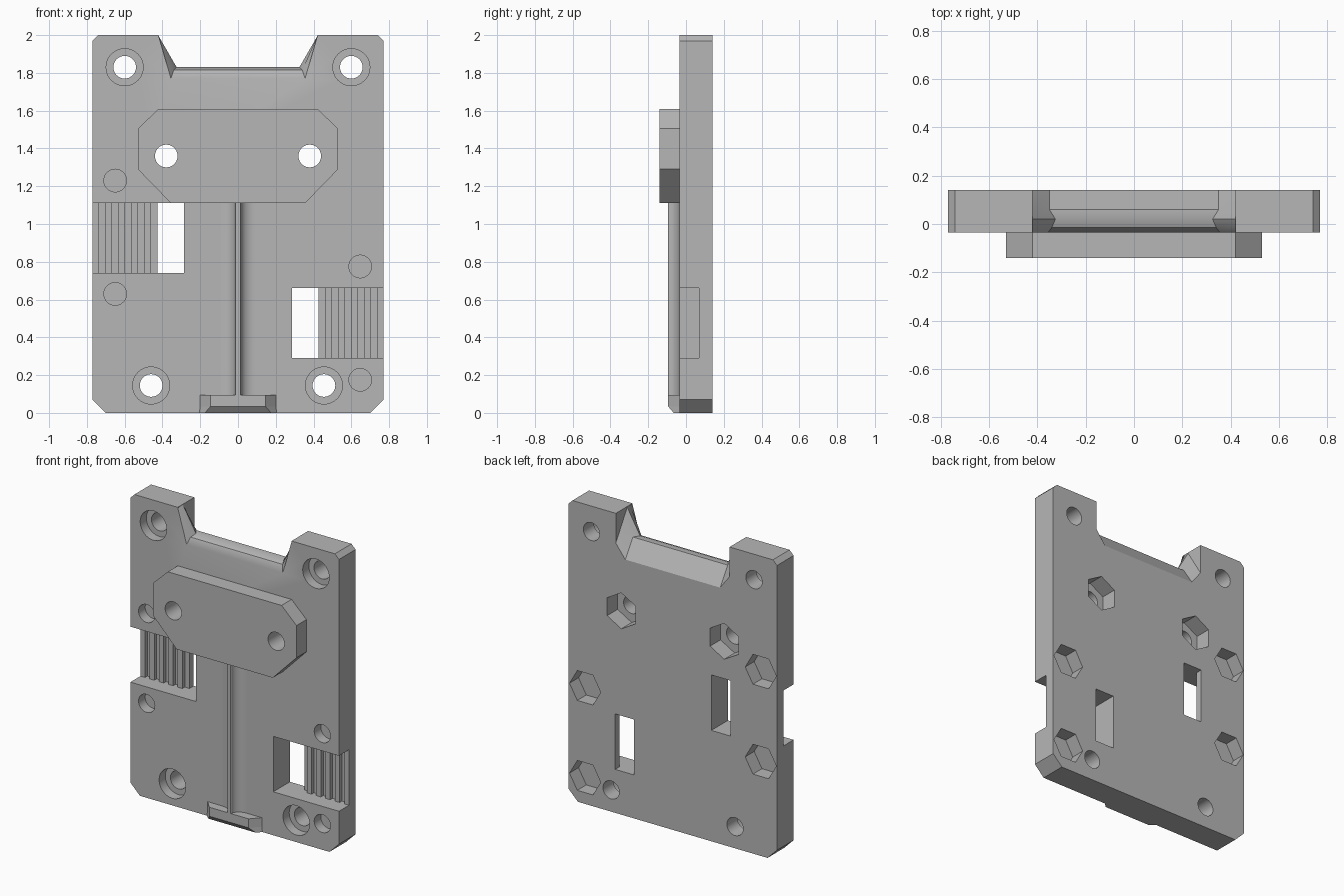
import bpy, bmesh, math

cube = bpy.data.objects.get("Cube")
if cube:
    bpy.data.objects.remove(cube, do_unlink=True)

FRONT, BACK, PAD_FRONT, RIB_FRONT = -0.035, 0.14, -0.14, -0.095

grey = bpy.data.materials.new("grey plastic")
grey.use_nodes = True
grey.diffuse_color = (0.47, 0.47, 0.47, 1)
grey.node_tree.nodes["Principled BSDF"].inputs["Base Color"].default_value = grey.diffuse_color


def loft(name, sections):
    """Solid through matching rings of (x, y, z) points, capped at both ends."""
    bm = bmesh.new()
    rings = [[bm.verts.new(p) for p in ring] for ring in sections]
    n = len(rings[0])
    for a, b in zip(rings, rings[1:]):
        for i in range(n):
            j = (i + 1) % n
            bm.faces.new((a[i], a[j], b[j], b[i]))
    bm.faces.new(rings[0])
    bm.faces.new(rings[-1])
    bmesh.ops.recalc_face_normals(bm, faces=bm.faces)
    mesh = bpy.data.meshes.new(name)
    bm.to_mesh(mesh)
    bm.free()
    mesh.materials.append(grey)
    ob = bpy.data.objects.new(name, mesh)
    bpy.context.collection.objects.link(ob)
    return ob


def prism(name, outline, y0, y1):
    """Extrude an (x, z) outline along y."""
    return loft(name, [[(x, y, z) for x, z in outline] for y in (y0, y1)])


def box(name, x0, x1, y0, y1, z0, z1):
    return prism(name, [(x0, z0), (x1, z0), (x1, z1), (x0, z1)], y0, y1)


def bore(x, z, r, y0, y1, sides=40, turn=0.0):
    angles = [turn + math.tau * i / sides for i in range(sides)]
    return prism("bore_cutter", [(x + r * math.cos(a), z + r * math.sin(a)) for a in angles], y0, y1)


def mirrored(half):
    """Complete a right-hand outline with its mirror image."""
    return half + [(-x, z) for x, z in reversed(half)]


def cut(target, cutter):
    cutter.hide_render = True
    mod = target.modifiers.new("cut", "BOOLEAN")
    mod.operation = "DIFFERENCE"
    mod.solver = "EXACT"
    mod.object = cutter
    bpy.context.view_layer.objects.active = target
    bpy.ops.object.modifier_apply(modifier=mod.name)
    bpy.data.objects.remove(cutter, do_unlink=True)


def smooth(ob, degrees):
    bpy.ops.object.select_all(action="DESELECT")
    ob.select_set(True)
    bpy.context.view_layer.objects.active = ob
    bpy.ops.object.shade_smooth_by_angle(angle=math.radians(degrees))


# Main plate with clipped corners
plate = prism("plate", mirrored([(0.70, 0), (0.77, 0.07), (0.77, 1.97), (0.74, 2)]), FRONT, BACK)

# Bevelled notch in the top edge: y, knee height, floor half width, floor height
notch = [(-0.05, 1.995, 0.36, 1.745), (FRONT, 1.995, 0.355, 1.77), (-0.015, 1.995, 0.34, 1.815),
         (0.02, 1.995, 0.325, 1.83), (0.06, 1.93, 0.35, 1.83), (0.16, 1.77, 0.35, 1.68)]
cut(plate, loft("notch_cutter", [
    [(x, y, z) for x, z in mirrored([(w, floor), (0.42, knee), (0.42, 2.1)])]
    for y, knee, w, floor in notch]))

# Raised pad
pad = prism("raised_pad", mirrored([(0.355, 1.11), (0.53, 1.29), (0.53, 1.505), (0.42, 1.61)]),
            PAD_FRONT, FRONT)

# Pad screw holes with nut pockets behind
for x in (-0.38, 0.38):
    cut(plate, bore(x, 1.36, 0.06, -0.2, 0.2))
    cut(pad, bore(x, 1.36, 0.06, -0.2, 0.2))
    cut(plate, bore(x, 1.36, 0.12, 0.03, 0.2, 6, math.pi / 6))

# Counterbored corner holes
for x, z in ((-0.6, 1.83), (0.6, 1.83), (-0.46, 0.145), (0.455, 0.145)):
    cut(plate, bore(x, z, 0.06, -0.2, 0.2))
    cut(plate, bore(x, z, 0.098, -0.2, 0.03))

# Side screw holes and their nut pockets, split by a thin web
for x, z in ((-0.65, 1.23), (-0.65, 0.63), (0.647, 0.775), (0.647, 0.175)):
    cut(plate, bore(x, z, 0.06, -0.2, 0.035))
    cut(plate, bore(x, z, 0.115, 0.045, 0.2, 6))

# Side recesses: through window, then a ridged floor running out to the edge
for side, z0, name in ((-1, 0.74, "right"), (1, 0.29, "left")):
    z1 = z0 + 0.37

    def span(a, b):
        return sorted((side * a, side * b))

    cut(plate, box("window_cutter", *span(0.285, 0.425), -0.2, 0.2, z0, z1))
    cut(plate, box("recess_cutter", *span(0.35, 0.9), -0.2, 0.095, z0, z1))
    pitch = (0.77 - 0.425) / 10
    for i in range(5):
        x = 0.425 + pitch * (2 * i + 1)
        box(f"{name}_grip_ridge_{i + 1}", *span(x, x + pitch), 0.07, 0.095, z0, z1)
smooth(plate, 25)
smooth(pad, 25)

# Centre rib with concave fillets
steps = 10
half = [(0.012, RIB_FRONT)]
for i in range(steps + 1):
    a = math.pi / 2 * i / steps
    half.append((0.09 - 0.074 * math.cos(a), FRONT - 0.055 * (1 - math.sin(a))))
rib = loft("centre_rib", [[(x, y, z) for x, y in mirrored(half)] for z in (0.09, 1.11)])
smooth(rib, 25)

# Bevelled foot under the rib: z, front y, front half width, rear half width
foot = [(0, -0.065, 0.175, 0.205), (0.035, RIB_FRONT, 0.145, 0.2), (0.095, RIB_FRONT, 0.145, 0.2)]
loft("foot", [[(x, y, z) for x, y in mirrored([(w, y0), (back, FRONT)])]
              for z, y0, w, back in foot])
